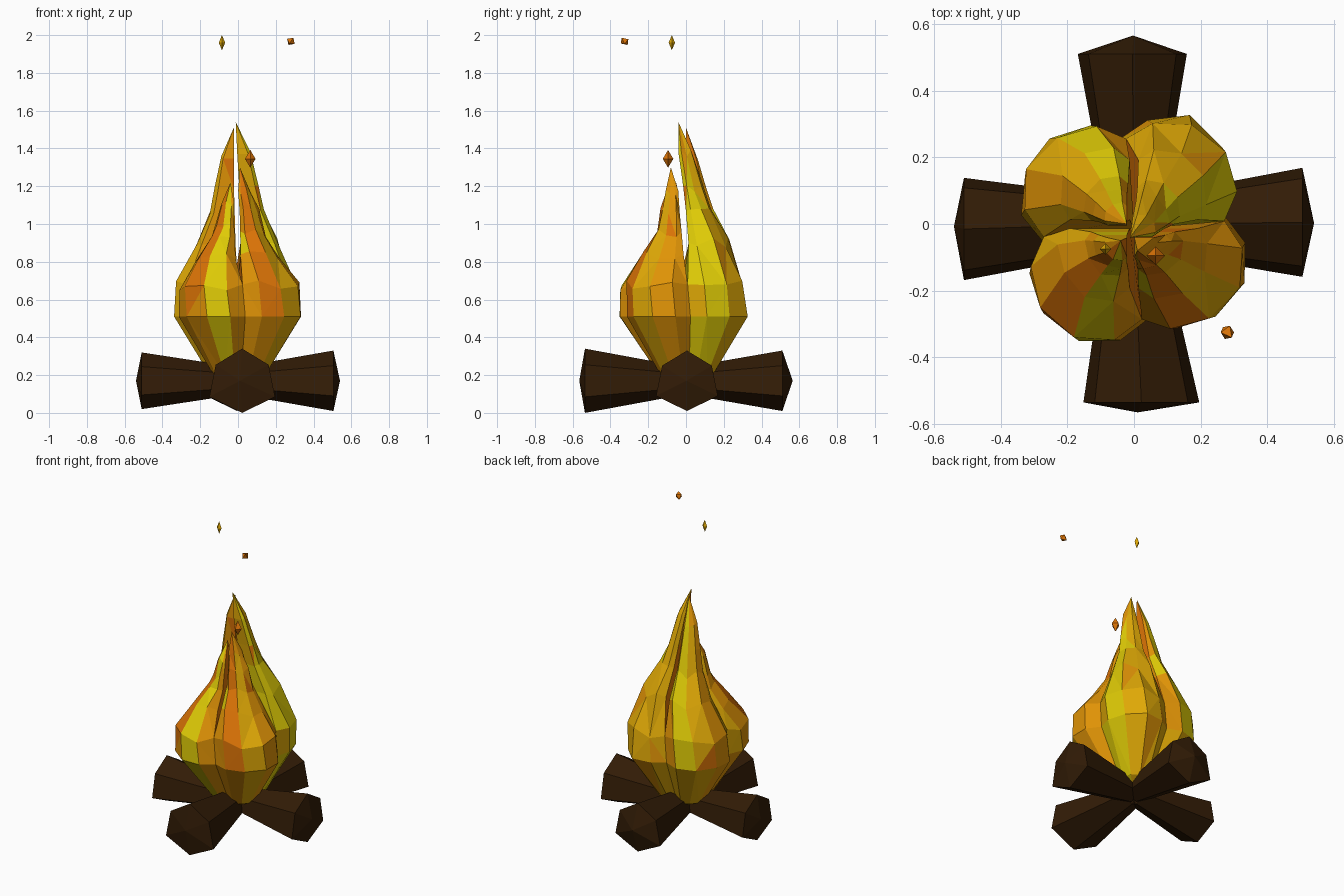
import bpy, bmesh, math, random
from mathutils import Vector, Matrix

if "Cube" in bpy.data.objects:
    bpy.data.objects.remove(bpy.data.objects["Cube"])

random.seed(8)


def material(name, rgb):
    m = bpy.data.materials.new(name)
    m.diffuse_color = (*rgb, 1)
    m.use_nodes = True
    m.node_tree.nodes["Principled BSDF"].inputs["Base Color"].default_value = m.diffuse_color
    return m


BARK = material("dark bark", (0.031, 0.0112, 0.0018))
ORANGE = material("orange", (0.72, 0.175, 0.002))
AMBER = material("amber", (0.75, 0.295, 0.002))
GOLD = material("gold", (0.75, 0.4, 0.002))
YELLOW = material("yellow", (0.74, 0.6, 0.002))
FIRE = [ORANGE, AMBER, GOLD, YELLOW]


def finish(name, bm, mats):
    bmesh.ops.recalc_face_normals(bm, faces=bm.faces)
    me = bpy.data.meshes.new(name)
    bm.to_mesh(me)
    bm.free()
    for m in mats:
        me.materials.append(m)
    ob = bpy.data.objects.new(name, me)
    bpy.context.collection.objects.link(ob)
    return ob


def loft(bm, rings, bottom, top, columns=None):
    """Join rings of points, closing both ends with a point."""
    loops = [[bm.verts.new(p) for p in r] for r in rings]
    n = len(loops[0])
    low, high = bm.verts.new(bottom), bm.verts.new(top)
    for i in range(n):
        j = (i + 1) % n
        faces = [bm.faces.new((low, loops[0][j], loops[0][i])),
                 bm.faces.new((high, loops[-1][i], loops[-1][j]))]
        for a, b in zip(loops, loops[1:]):
            faces.append(bm.faces.new((a[i], a[j], b[j], b[i])))
        if columns:
            for f in faces:
                f.material_index = "OAGY".index(columns[i])


# Logs: six-sided, tapering towards the middle, with pointed ends
def log(name, angle, end, tip, radius, shift):
    bm = bmesh.new()

    def ring(dist, r, off):
        pts = []
        for k in range(6):
            a = math.radians(90 + 60 * k)
            wide = 1.18 if k in (2, 4) else 0.95
            pts.append((dist, off + r * math.cos(a) * wide, 0.17 + r * math.sin(a)))
        return pts
    loft(bm, [ring(0.02, 0.075, 0), ring(end, radius, shift)],
         (-0.03, 0, 0.17), (tip, shift * 0.5, 0.17))
    bm.transform(Matrix.Rotation(math.radians(angle), 4, 'Z'))
    finish(name, bm, [BARK])


log("right_log", 0, 0.505, 0.54, 0.16, 0.005)
log("back_log", 90, 0.51, 0.565, 0.16, 0.005)
log("left_log", 180, 0.51, 0.54, 0.15, 0.015)
log("front_log", 270, 0.535, 0.565, 0.17, 0.022)

# Flames: quarter-round tongues, (height, radius, gap, twist, lean)
LEVELS = [(0.2, 0.15, 0.0, 8, 0), (0.51, 0.345, 0.0, 8, 0), (0.68, 0.34, 0.0, 5, 0),
          (0.9, 0.24, 0.013, 0, 0), (1.07, 0.155, 0.013, 0, 0.3),
          (1.2, 0.12, 0.012, 0, 0.6), (1.37, 0.08, 0.006, 0, 1)]
ARC = [(0, 0.8), (15, 0.96), (35, 1.06), (56, 1.07), (75, 0.97), (90, 0.8)]


def flame(name, quarter, tip, lean, columns):
    bm = bmesh.new()
    stretch = (tip[2] - 0.68) / (1.54 - 0.68)
    rings = []
    for z, r, gap, twist, t in LEVELS:
        h = z if z <= 0.68 else 0.68 + (z - 0.68) * stretch
        rot = Matrix.Rotation(math.radians(quarter + twist), 3, 'Z')
        move = Vector((lean[0] * t, lean[1] * t - (0.015 if 0.4 < z < 0.8 else 0), 0))
        pts = [Vector((gap, gap, h))]
        for k, (a, f) in enumerate(ARC):
            a = math.radians(a)
            inner = 0 < k < 5
            rr = r * f * (random.uniform(0.97, 1.03) if inner else 1)
            dz = random.uniform(-0.03, 0.03) if z > 0.6 and inner else 0
            pts.append(Vector((max(gap, rr * math.cos(a)),
                               max(gap, rr * math.sin(a)), h + dz)))
        rings.append([rot @ p + move for p in pts])
    loft(bm, rings, (0, 0, 0.12), tip, columns)
    # Warm streaks, broken by a few odd facets; no deep orange low down
    bmesh.ops.triangulate(bm, faces=[f for f in bm.faces if random.random() < 0.45])
    for f in bm.faces:
        if random.random() < 0.25:
            f.material_index = random.choices((0, 1, 2, 3), (2, 4, 4, 2))[0]
        if f.calc_center_median().z < 0.48 and f.material_index == 0:
            f.material_index = 1
    finish(name, bm, FIRE)


flame("back_right_flame", 0, (-0.012, -0.04, 1.54), (-0.01, -0.045), "GYYGGGO")
flame("back_left_flame", 90, (-0.022, 0.0, 1.51), (-0.015, -0.01), "OAYGAGA")
flame("front_left_flame", 180, (-0.04, -0.05, 1.22), (-0.015, -0.035), "GGAOYAO")
flame("front_right_flame", 270, (0.01, -0.08, 1.3), (-0.005, -0.035), "OAOGAAO")


# Sparks: small eight-faced diamonds
def spark(name, pos, width, height, mat, tilt=0):
    bm = bmesh.new()
    ring = [(width, 0, 0), (0, width, 0), (-width, 0, 0), (0, -width, 0)]
    loft(bm, [ring], (0, 0, -height), (0, 0, height))
    ob = finish(name, bm, [mat])
    ob.location = pos
    ob.rotation_euler = (tilt, tilt, 0)


spark("high_yellow_spark", (-0.085, -0.075, 1.96), 0.017, 0.04, GOLD)
spark("high_orange_spark", (0.28, -0.325, 1.967), 0.024, 0.028, ORANGE, 0.6)
spark("low_orange_spark", (0.065, -0.095, 1.345), 0.028, 0.047, ORANGE)
